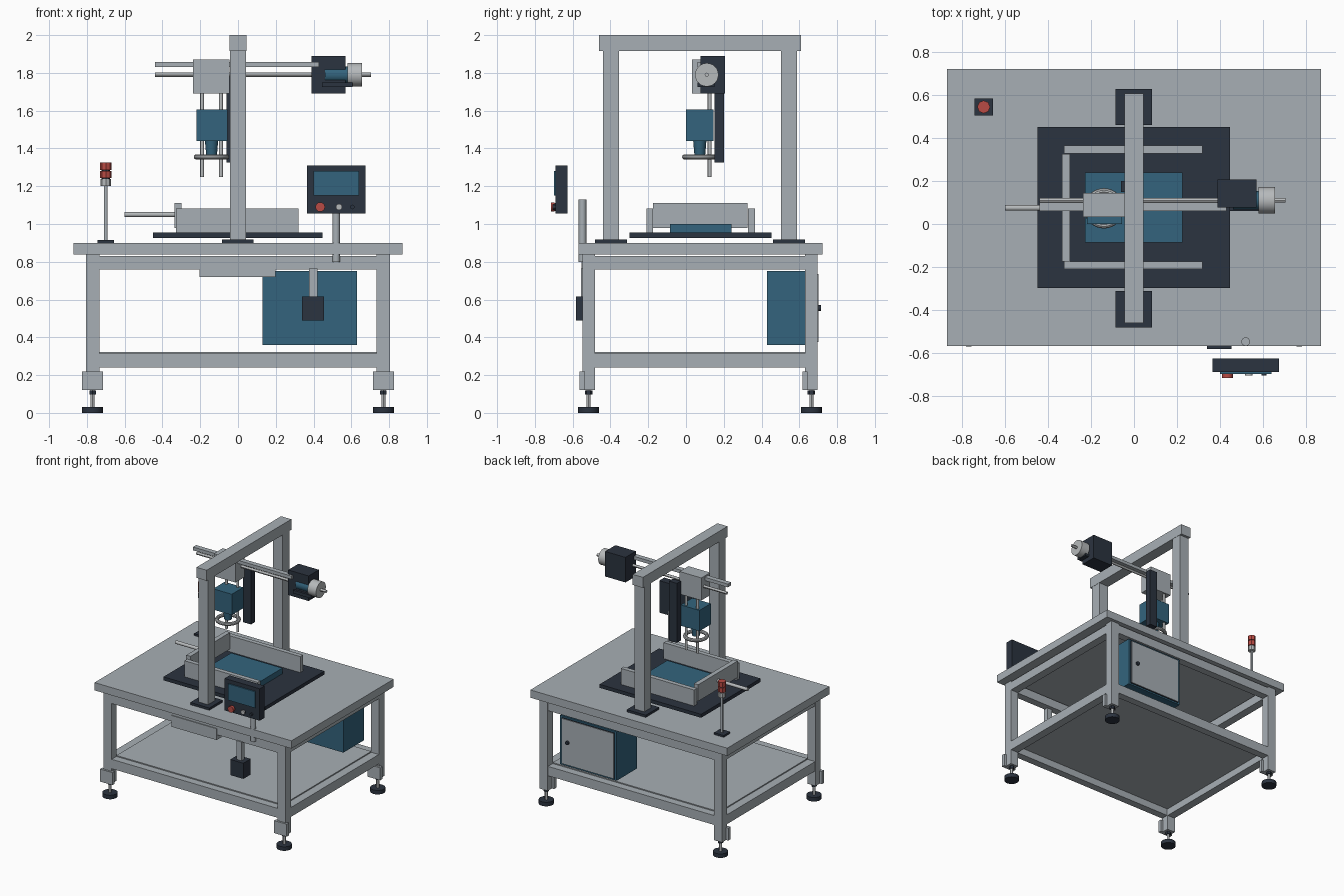
import bpy, math
from mathutils import Vector


def mat(name, r, g, b):
    m = bpy.data.materials.new(name)
    m.diffuse_color = (r, g, b, 1)
    return m


GREY = mat("frame_grey", 0.39, 0.43, 0.46)
STEEL = mat("light_steel", 0.47, 0.49, 0.50)
DARK = mat("dark_slate", 0.024, 0.033, 0.05)
BLUE = mat("steel_blue", 0.033, 0.127, 0.205)
RED = mat("signal_red", 0.48, 0.07, 0.058)


def finish(name, m, smooth=False):
    o = bpy.context.object
    o.name = name
    o.data.materials.append(m)
    if smooth:
        bpy.ops.object.shade_smooth_by_angle()
    return o


def box(name, m, x0, x1, y0, y1, z0, z1):
    """Box given by its limits."""
    bpy.ops.mesh.primitive_cube_add(size=1)
    o = finish(name, m)
    lo, hi = Vector((x0, y0, z0)), Vector((x1, y1, z1))
    mid, size = (lo + hi) / 2, hi - lo
    for v in o.data.vertices:
        v.co = mid + Vector(a * b for a, b in zip(v.co, size))
    return o


ROT = {"x": (0, math.pi / 2, 0), "y": (math.pi / 2, 0, 0), "z": (0, 0, 0)}


def rod(name, m, axis, a, b, u, v, r, sides=24, r2=None):
    """Cylinder or cone from a to b along an axis; u, v are the other coordinates."""
    c = (a + b) / 2
    loc = {"x": (c, u, v), "y": (u, c, v), "z": (u, v, c)}[axis]
    bpy.ops.mesh.primitive_cone_add(vertices=sides, radius1=r, radius2=r if r2 is None else r2,
                                    depth=abs(b - a), location=loc, rotation=ROT[axis])
    return finish(name, m, sides > 10)


# Table frame: top, legs, levelling feet
box("table_top", GREY, -0.87, 0.87, -0.568, 0.722, 0.838, 0.90)
for x in (-0.77, 0.77):
    for y in (-0.516, 0.664):
        box("leg", GREY, x - 0.036, x + 0.036, y - 0.033, y + 0.033, 0.12, 0.838)
        box("foot_bracket", GREY, x - 0.055, x + 0.055, y - 0.048, y - 0.02, 0.12, 0.22)
        rod("foot_pad", DARK, "z", 0, 0.032, x, y, 0.055)
        rod("foot_stem", STEEL, "z", 0.03, 0.12, x, y, 0.011, 12)
        rod("foot_nut", DARK, "z", 0.098, 0.119, x, y, 0.02, 6)
for z0, z1 in ((0.24, 0.315), (0.76, 0.83)):
    for y in (-0.516, 0.664):
        box("long_rail", GREY, -0.735, 0.735, y - 0.03, y + 0.03, z0, z1)
    for x in (-0.77, 0.77):
        box("side_rail", GREY, x - 0.033, x + 0.033, -0.484, 0.632, z0, z1)
box("lower_shelf", GREY, -0.735, 0.735, -0.484, 0.632, 0.295, 0.322)
box("front_drawer", GREY, -0.203, 0.198, -0.552, -0.49, 0.72, 0.81)

# Control cabinet with a door facing the back
box("cabinet", BLUE, 0.13, 0.63, 0.43, 0.69, 0.36, 0.75)
box("door_seal", DARK, 0.147, 0.613, 0.69, 0.697, 0.372, 0.738)
box("cabinet_door", GREY, 0.15, 0.61, 0.697, 0.701, 0.375, 0.735)
rod("door_knob", DARK, "y", 0.70, 0.715, 0.555, 0.555, 0.015, 16)

# Hanging switch box
box("switch_box", DARK, 0.34, 0.455, -0.582, -0.49, 0.49, 0.615)
box("switch_hanger", GREY, 0.375, 0.42, -0.555, -0.515, 0.615, 0.765)

# Operator panel and its post
rod("panel_post", GREY, "z", 0.80, 1.13, 0.52, -0.548, 0.02)
box("panel_housing", DARK, 0.365, 0.675, -0.69, -0.627, 1.055, 1.31)
box("panel_screen", BLUE, 0.40, 0.64, -0.699, -0.69, 1.15, 1.28)
for n, m, x, r, d in (("stop_button", RED, 0.435, 0.025, 0.716), ("start_button", STEEL, 0.535, 0.017, 0.706),
                      ("mode_button", DARK, 0.605, 0.012, 0.706)):
    rod("button_collar", DARK, "y", -0.69, -0.698, x, 1.09, r * 0.85)
    rod(n, m, "y", -0.697, -d, x, 1.09, r)

# Signal tower
TX, TY = -0.70, 0.545
box("tower_base", DARK, TX - 0.043, TX + 0.043, TY - 0.04, TY + 0.04, 0.90, 0.915)
rod("tower_pole", GREY, "z", 0.915, 1.20, TX, TY, 0.01, 12)
rod("tower_socket", STEEL, "z", 1.20, 1.237, TX, TY, 0.028, 8)
for z in (1.243, 1.287):
    rod("tower_gap", DARK, "z", z - 0.006, z, TX, TY, 0.022, 8)
    rod("tower_lamp", RED, "z", z, z + 0.038, TX, TY, 0.03, 8)

# Work area: plate, block, fence, push rod
box("work_plate", DARK, -0.45, 0.447, -0.298, 0.452, 0.927, 0.955)
box("work_block", BLUE, -0.228, 0.225, -0.085, 0.24, 0.955, 1.0)
for y in (-0.192, 0.347):
    box("fence_rail", GREY, -0.327, 0.32, y - 0.018, y + 0.018, 0.955, 1.083)
box("fence_end", GREY, -0.335, -0.298, -0.175, 0.326, 0.98, 1.112)
rod("push_rod", STEEL, "x", -0.60, -0.32, 0.075, 1.05, 0.013, 16)

# Gantry portal
for y in (-0.397, 0.545):
    box("gantry_foot", DARK, -0.085, 0.083, y - 0.084, y + 0.084, 0.90, 0.918)
    box("gantry_column", GREY, -0.043, 0.043, y - 0.043, y + 0.043, 0.918, 1.92)
box("gantry_beam", GREY, -0.045, 0.045, -0.46, 0.608, 1.916, 2.0)

# Cross axis: rails, carriage, motor
box("cross_rail", GREY, -0.44, 0.43, 0.06, 0.10, 1.832, 1.858)
rod("lead_screw", STEEL, "x", -0.44, 0.705, 0.11, 1.79, 0.011, 12)
box("carriage", GREY, -0.237, -0.045, 0.033, 0.145, 1.69, 1.87)
box("motor_mount", DARK, 0.39, 0.57, 0.077, 0.207, 1.69, 1.89)
box("motor_bracket", DARK, 0.445, 0.605, 0.06, 0.15, 1.725, 1.75)
rod("motor_body", BLUE, "x", 0.46, 0.585, 0.11, 1.79, 0.043)
rod("motor_wheel", STEEL, "x", 0.58, 0.656, 0.11, 1.79, 0.062)

# Tool head: column, drive block, nozzle, guard ring, guide rods
HX, HY = -0.14, 0.073
box("head_column", DARK, -0.06, 0.01, 0.15, 0.2, 1.325, 1.80)
box("head_drive", BLUE, -0.22, -0.055, 0.0, 0.145, 1.44, 1.606)
rod("head_nozzle", BLUE, "z", 1.36, 1.44, HX, HY, 0.028, 20, 0.035)
bpy.ops.mesh.primitive_torus_add(major_segments=32, minor_segments=10, major_radius=0.08,
                                 minor_radius=0.014, location=(HX, HY, 1.355))
finish("guard_ring", STEEL, True)
for x in (-0.19, -0.09):
    rod("guide_rod", STEEL, "z", 1.25, 1.70, x, 0.125, 0.01, 12)
